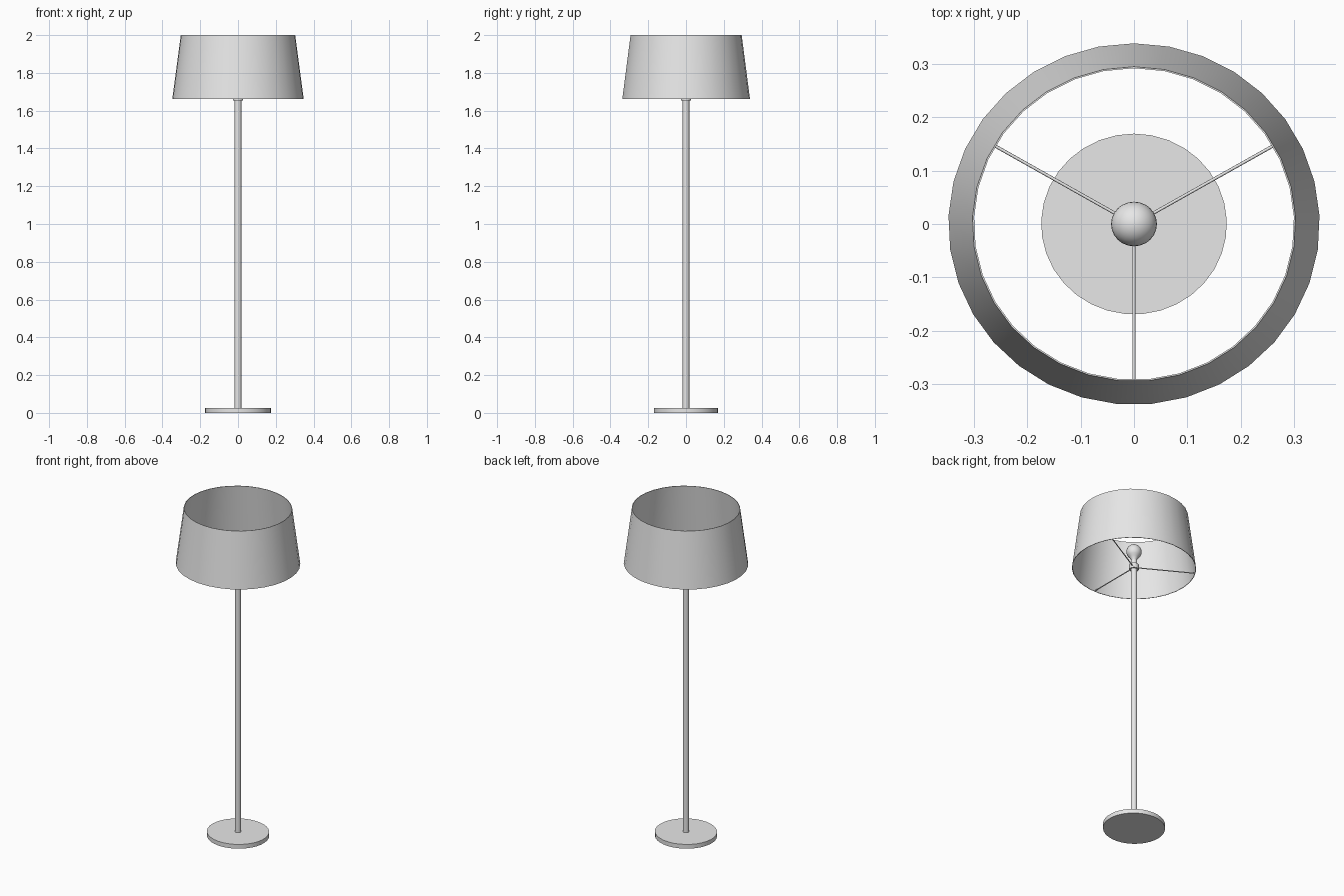
import bpy, math
from mathutils import Vector

if "Cube" in bpy.data.objects:
    bpy.data.objects.remove(bpy.data.objects["Cube"])

SIDES = 33      # one vertex points to +y
YS = 0.973      # the model is slightly narrower in y

mat = bpy.data.materials.new("light_grey")
mat.diffuse_color = (0.8, 0.8, 0.8, 1)
mat.use_nodes = True
mat.node_tree.nodes["Principled BSDF"].inputs["Base Color"].default_value = mat.diffuse_color


def finish(name, verts, faces, angle=35):
    me = bpy.data.meshes.new(name)
    me.from_pydata(verts, [], faces)
    me.update()
    me.materials.append(mat)
    ob = bpy.data.objects.new(name, me)
    bpy.context.collection.objects.link(ob)
    bpy.ops.object.select_all(action='DESELECT')
    ob.select_set(True)
    bpy.context.view_layer.objects.active = ob
    bpy.ops.object.shade_smooth_by_angle(angle=math.radians(angle))
    return ob


def lathe(name, profile, n=SIDES, closed=False):
    """Turn (radius, z) points, listed bottom to top on the outside."""
    verts, faces = [], []
    for r, z in profile:
        for i in range(n):
            a = math.pi / 2 + 2 * math.pi * i / n
            verts.append((r * math.cos(a), r * math.sin(a) * YS, z))
    m = len(profile)
    for j in range(m if closed else m - 1):
        k = (j + 1) % m
        for i in range(n):
            h = (i + 1) % n
            faces.append((j * n + i, j * n + h, k * n + h, k * n + i))
    if not closed:
        faces.append(tuple(reversed(range(n))))
        faces.append(tuple(range((m - 1) * n, m * n)))
    return finish(name, verts, faces)


# Base plate and pole
lathe("base", [(0.174, 0), (0.174, 0.026)])
lathe("pole", [(0.018, 0.02), (0.018, 1.665)], 24)

# Hub, lamp socket and bulb
lathe("socket", [(0.027, 1.655), (0.027, 1.685), (0.018, 1.688), (0.018, 1.712)], 24)
bulb = [(0.013, 1.705), (0.016, 1.718), (0.026, 1.733)]
for d in range(-35, 90, 12):
    t = math.radians(d)
    bulb.append((0.043 * math.cos(t), 1.768 + 0.043 * math.sin(t)))
lathe("bulb", bulb, 24)

# Thin open tapered shade
lathe("shade", [(0.348, 1.663), (0.303, 2.0), (0.300, 2.0), (0.345, 1.663)], closed=True)

# Three thin rods holding the shade
for k in range(3):
    a = math.radians(-90 + 120 * k)
    d = Vector((math.cos(a), math.sin(a) * YS, 0))
    s = Vector((-d.y, d.x, 0)).normalized()
    verts = []
    for dist in (0.015, 0.345):
        for i in range(8):
            t = 2 * math.pi * i / 8
            verts.append(d * dist + s * 0.003 * math.cos(t) + Vector((0, 0, 1.668 + 0.003 * math.sin(t))))
    faces = [(i, i + 8, (i + 1) % 8 + 8, (i + 1) % 8) for i in range(8)]
    faces += [tuple(range(8)), tuple(reversed(range(8, 16)))]
    ob = finish("shade_rod_%d" % (k + 1), verts, faces, 50)
    # make the rod normals point outward
    bpy.ops.object.mode_set(mode='EDIT')
    bpy.ops.mesh.select_all(action='SELECT')
    bpy.ops.mesh.normals_make_consistent(inside=False)
    bpy.ops.object.mode_set(mode='OBJECT')
